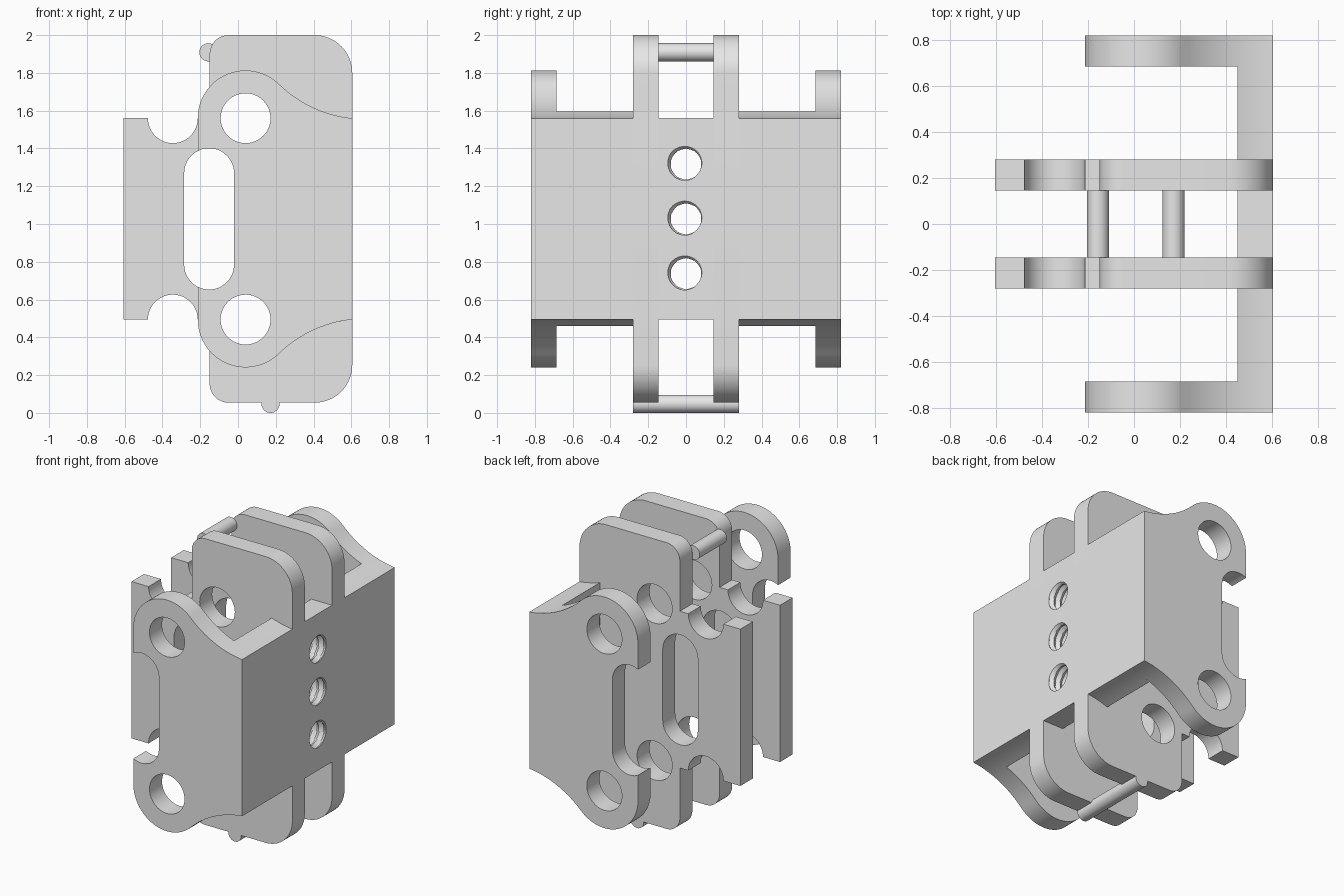
import bpy, bmesh
from math import pi, cos, sin, acos, radians

old = bpy.data.objects.get("Cube")
if old:
    bpy.data.objects.remove(old, do_unlink=True)

MID = 1.027       # height of the horizontal symmetry plane
HOLE = (0.04, 0.533)   # pivot hole, height relative to MID
HALF = 0.533      # half height of the bracket
BACK, INNER = 0.605, 0.45

grey = bpy.data.materials.new("plain_grey")
grey.use_nodes = True
grey.diffuse_color = (0.8, 0.8, 0.8, 1)
grey.node_tree.nodes["Principled BSDF"].inputs["Base Color"].default_value = (0.8, 0.8, 0.8, 1)


def arc(cx, cz, r, a0, a1, n=16):
    """Points on an arc, angles in degrees."""
    steps = [radians(a0 + (a1 - a0) * i / n) for i in range(n + 1)]
    return [(cx + r * cos(a), cz + r * sin(a)) for a in steps]


def mirrored(half):
    """Close a profile by mirroring its upper half."""
    return half + [(x, -z) for x, z in reversed(half)]


def finish(bm, name):
    bmesh.ops.remove_doubles(bm, verts=bm.verts, dist=0.0001)
    bmesh.ops.recalc_face_normals(bm, faces=bm.faces)
    mesh = bpy.data.meshes.new(name)
    bm.to_mesh(mesh)
    bm.free()
    mesh.materials.append(grey)
    ob = bpy.data.objects.new(name, mesh)
    bpy.context.collection.objects.link(ob)
    return ob


def extrude(name, profiles, y0, y1):
    """Extrude closed x-z profiles along y."""
    bm = bmesh.new()
    for pts in profiles:
        face = bm.faces.new([bm.verts.new((x, y0, z + MID)) for x, z in pts])
        new = bmesh.ops.extrude_face_region(bm, geom=[face], use_keep_orig=True)
        verts = [v for v in new["geom"] if isinstance(v, bmesh.types.BMVert)]
        bmesh.ops.translate(bm, verts=verts, vec=(0, y1 - y0, 0))
    return finish(bm, name)


def activate(ob):
    bpy.ops.object.select_all(action='DESELECT')
    ob.select_set(True)
    bpy.context.view_layer.objects.active = ob


def cut(ob, cutter):
    mod = ob.modifiers.new("cut", 'BOOLEAN')
    mod.operation, mod.solver, mod.object = 'DIFFERENCE', 'EXACT', cutter
    activate(ob)
    bpy.ops.object.modifier_apply(modifier=mod.name)


def smooth(ob):
    activate(ob)
    bpy.ops.object.shade_smooth_by_angle(angle=radians(30))


# Concave flank running from the back edge into the rounded ear
EAR, FLANK, TURN = 0.253, 0.65, 45.7
fx = HOLE[0] + (EAR + FLANK) * cos(radians(TURN))
fz = HOLE[1] + (EAR + FLANK) * sin(radians(TURN))


def flank_angle(x):
    return 360 - acos((x - fx) / FLANK) * 180 / pi


ear_half = (arc(fx, fz, FLANK, flank_angle(BACK), 180 + TURN)
            + arc(*HOLE, EAR, TURN, 180, 32)[1:])
wing_half = arc(fx, fz, FLANK, flank_angle(BACK), flank_angle(INNER), 6)
inner_half = (arc(0.405, 0.773, 0.2, 0, 90) + arc(-0.05, 0.873, 0.1, 90, 180)
              + [(-0.15, HALF)] + arc(-0.345, HALF, 0.132, 0, -180, 24)
              + [(-0.605, HALF)])

# Cutter for the slot and pivot holes through all four plates
slot = mirrored(arc(-0.153, 0.242, 0.132, 0, 180, 24))
holes = [arc(HOLE[0], s * HOLE[1], 0.132, 0, 352.5, 47) for s in (1, -1)]
plate_cutter = extrude("plate_cutter", [slot] + holes, -1, 1)

# Plates and back wings, one of each per side
for side, s in (("left", 1), ("right", -1)):
    sgn = -s   # front faces -y
    label = "front" if sgn < 0 else "rear"
    outer = extrude(label + "_outer_plate", [mirrored(ear_half)], sgn * 0.685, sgn * 0.82)
    inner = extrude(label + "_inner_plate", [mirrored(inner_half)], sgn * 0.146, sgn * 0.28)
    wing = extrude(label + "_back_wing", [mirrored(wing_half)], sgn * 0.28, sgn * 0.685)
    for plate in (outer, inner):
        cut(plate, plate_cutter)
    for ob in (outer, inner, wing):
        smooth(ob)

# Middle of the back plate
web = extrude("back_web", [mirrored([(BACK, HALF), (INNER, HALF)])], -0.146, 0.146)


def thread_cutter(z, sides=32, rings=44, pitch=0.05):
    """Cylinder along x with a helical ridge."""
    bm = bmesh.new()
    loops = []
    for i in range(rings + 1):
        x = 0.42 + 0.22 * i / rings
        loop = []
        for k in range(sides):
            a = 2 * pi * k / sides
            phase = (x / pitch + k / sides) % 1
            r = 0.08 + 0.02 * (1 - abs(2 * phase - 1))
            loop.append(bm.verts.new((x, r * cos(a), z + r * sin(a))))
        loops.append(loop)
    for lo, hi in zip(loops, loops[1:]):
        for k in range(sides):
            n = (k + 1) % sides
            bm.faces.new((lo[k], lo[n], hi[n], hi[k]))
    # Fan caps
    for loop in (loops[0], loops[-1]):
        c = bm.verts.new((loop[0].co.x, 0, z))
        for k in range(sides):
            bm.faces.new((loop[k], loop[(k + 1) % sides], c))
    return finish(bm, "thread_cutter")


# Threaded holes
for step in (-1, 0, 1):
    cutter = thread_cutter(MID + step * 0.29)
    cut(web, cutter)
    bpy.data.objects.remove(cutter, do_unlink=True)
smooth(web)
bpy.data.objects.remove(plate_cutter, do_unlink=True)

# Cross pins
for name, x, z, half in (("upper_pin", -0.157, 1.909, 0.146), ("lower_pin", 0.172, 0.048, 0.28)):
    pin = extrude(name, [arc(x, z - MID, 0.048, 0, 348.75, 31)], -half, half)
    smooth(pin)
